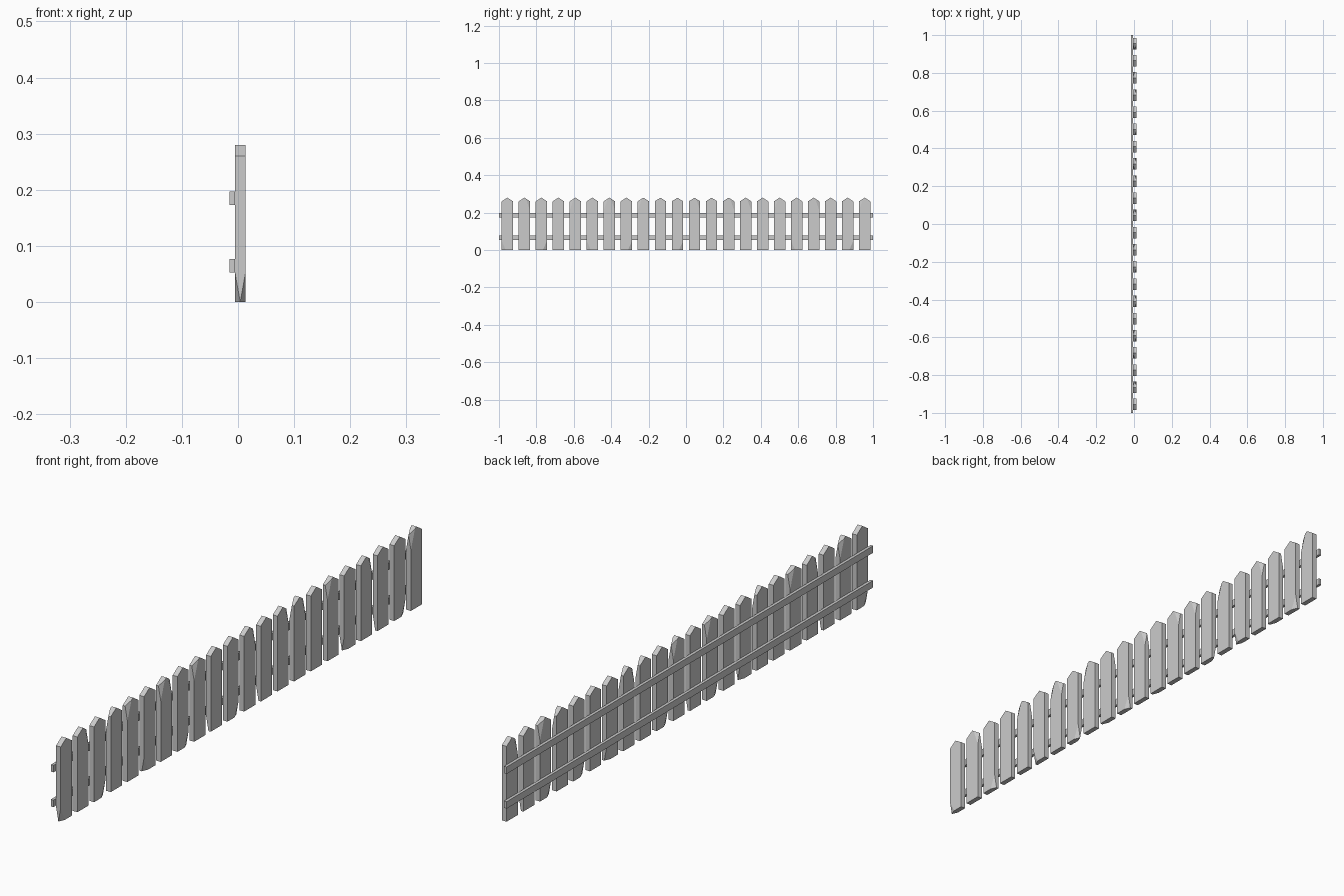
import bpy, bmesh
from mathutils import Vector

if "Cube" in bpy.data.objects:
    bpy.data.objects.remove(bpy.data.objects["Cube"])

N, PITCH = 22, 0.091
HALF_W, X0, X1 = 0.0305, -0.005, 0.013
SHOULDER, PEAK = 0.26, 0.28

# Chipped corners: picket -> list of (x side, y side, top?)
CHIPS = {
    0: [(1, -1, 0), (-1, -1, 0)], 1: [(1, 1, 1), (-1, 1, 1)], 2: [(1, 1, 0)],
    3: [(-1, -1, 1)], 4: [(1, -1, 1), (-1, 1, 1)], 5: [(1, -1, 0)],
    6: [(1, 1, 1), (1, -1, 1)], 7: [(1, 1, 0), (-1, 1, 0)], 8: [(1, -1, 1)],
    9: [(-1, 1, 1), (-1, -1, 0)], 10: [(1, 1, 0)], 11: [(1, 1, 1), (-1, 1, 1)],
    12: [(-1, -1, 0)], 13: [(1, 1, 1)], 14: [(1, 1, 1), (-1, -1, 1)],
    15: [(-1, 1, 0)], 16: [(1, -1, 1)], 17: [(1, -1, 0), (-1, -1, 0)],
    18: [(1, 1, 1)], 19: [(-1, 1, 1), (-1, -1, 0)], 20: [(1, 1, 0)],
    21: [(1, -1, 1), (-1, -1, 1)],
}


def finish(bm, name):
    bmesh.ops.recalc_face_normals(bm, faces=bm.faces)
    me = bpy.data.meshes.new(name)
    bm.to_mesh(me)
    bm.free()
    bpy.context.collection.objects.link(bpy.data.objects.new(name, me))


def chip(bm, yc, sx, sy, top):
    """Slice a long sliver off one corner of a picket."""
    x, y = (X1 if sx > 0 else X0), yc + sy * HALF_W
    z, up = (SHOULDER, -1) if top else (0, 1)
    a = Vector((x, y, z + up * 0.05))
    b = Vector((x - sx * 0.009, y, z))
    c = Vector((x, y - sy * 0.022, z + (0.0144 if top else 0)))
    n = (b - a).cross(c - a)
    if n.dot(Vector((x, y, z)) - a) < 0:
        n.negate()
    r = bmesh.ops.bisect_plane(bm, geom=bm.verts[:] + bm.edges[:] + bm.faces[:],
                               plane_co=a, plane_no=n, clear_outer=True)
    cut = [e for e in r["geom_cut"] if isinstance(e, bmesh.types.BMEdge)]
    bmesh.ops.holes_fill(bm, edges=cut)


# Pickets with pointed tops
for i in range(N):
    yc = (i - (N - 1) / 2) * PITCH
    bm = bmesh.new()
    profile = [(-HALF_W, 0), (HALF_W, 0), (HALF_W, SHOULDER), (0, PEAK), (-HALF_W, SHOULDER)]
    face = bm.faces.new([bm.verts.new((X0, yc + y, z)) for y, z in profile])
    ext = bmesh.ops.extrude_face_region(bm, geom=[face], use_keep_orig=True)
    moved = [v for v in ext["geom"] if isinstance(v, bmesh.types.BMVert)]
    bmesh.ops.translate(bm, verts=moved, vec=(X1 - X0, 0, 0))
    bmesh.ops.recalc_face_normals(bm, faces=bm.faces)
    for sx, sy, top in CHIPS.get(i, []):
        chip(bm, yc, sx, sy, top)
    finish(bm, f"picket_{i + 1}")

# Two horizontal rails behind the pickets
for name, z in (("lower_rail", 0.065), ("upper_rail", 0.185)):
    bm = bmesh.new()
    bmesh.ops.create_cube(bm, size=1)
    bmesh.ops.scale(bm, verts=bm.verts, vec=(0.01, 2.0, 0.024))
    bmesh.ops.translate(bm, verts=bm.verts, vec=(-0.010, 0, z))
    finish(bm, name)
